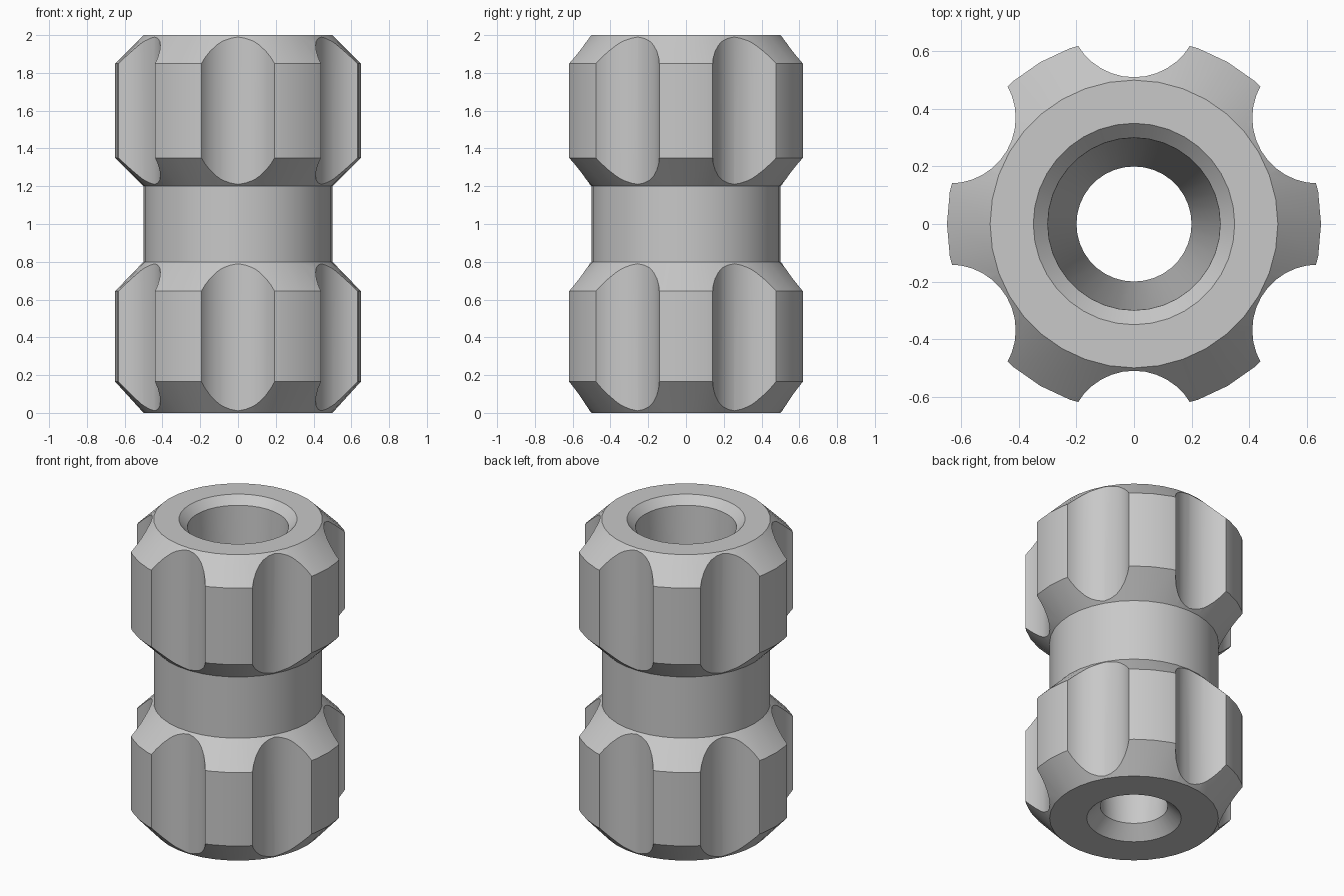
import bpy, bmesh, math
from mathutils import Matrix, Vector

if "Cube" in bpy.data.objects:
    bpy.data.objects.remove(bpy.data.objects["Cube"])

grey = bpy.data.materials.new("plain_grey")
grey.diffuse_color = (0.58, 0.58, 0.58, 1)
grey.use_nodes = True
grey.node_tree.nodes["Principled BSDF"].inputs["Base Color"].default_value = grey.diffuse_color


def make_object(name, bm):
    bmesh.ops.recalc_face_normals(bm, faces=bm.faces)
    mesh = bpy.data.meshes.new(name)
    bm.to_mesh(mesh)
    bm.free()
    mesh.materials.append(grey)
    obj = bpy.data.objects.new(name, mesh)
    bpy.context.collection.objects.link(obj)
    return obj


def lathe(name, profile, sides):
    """Revolve a closed (radius, height) loop around the z axis."""
    bm = bmesh.new()
    rings = []
    for i in range(sides):
        a = 2 * math.pi * i / sides
        rings.append([bm.verts.new((r * math.cos(a), r * math.sin(a), z)) for r, z in profile])
    n = len(profile)
    for i in range(sides):
        p, q = rings[i], rings[(i + 1) % sides]
        for j in range(n):
            k = (j + 1) % n
            bm.faces.new((p[j], q[j], q[k], p[k]))
    return make_object(name, bm)


# Knob body: two chamfered drums on a neck, with a tapered bore
outside = [(0.5, 0), (0.65, 0.165), (0.65, 0.645), (0.5, 0.8),
           (0.5, 1.2), (0.65, 1.35), (0.65, 1.85), (0.5, 2)]
bore = [(0.35, 2), (0.3, 1.95), (0.2, 0.08), (0.28, 0)]
body = lathe("grip_knob", outside + bore, 36)

# Six finger flutes cut lengthwise through both drums
bm = bmesh.new()
for i in range(6):
    a = math.radians(30 + 60 * i)
    place = Matrix.Translation(Vector((0.738 * math.cos(a), 0.738 * math.sin(a), 1)))
    bmesh.ops.create_cone(bm, cap_ends=True, segments=36, radius1=0.228, radius2=0.228,
                          depth=2.4, matrix=place @ Matrix.Rotation(a, 4, 'Z'))
cutter = make_object("flute_cutter", bm)
cutter.hide_render = True

cut = body.modifiers.new("flutes", 'BOOLEAN')
cut.operation = 'DIFFERENCE'
cut.solver = 'EXACT'
cut.object = cutter
bpy.context.view_layer.objects.active = body
body.select_set(True)
bpy.ops.object.modifier_apply(modifier=cut.name)
bpy.data.objects.remove(cutter)

# Smooth curved walls, crisp chamfers and flute edges
bpy.ops.object.shade_smooth_by_angle(angle=math.radians(25))
